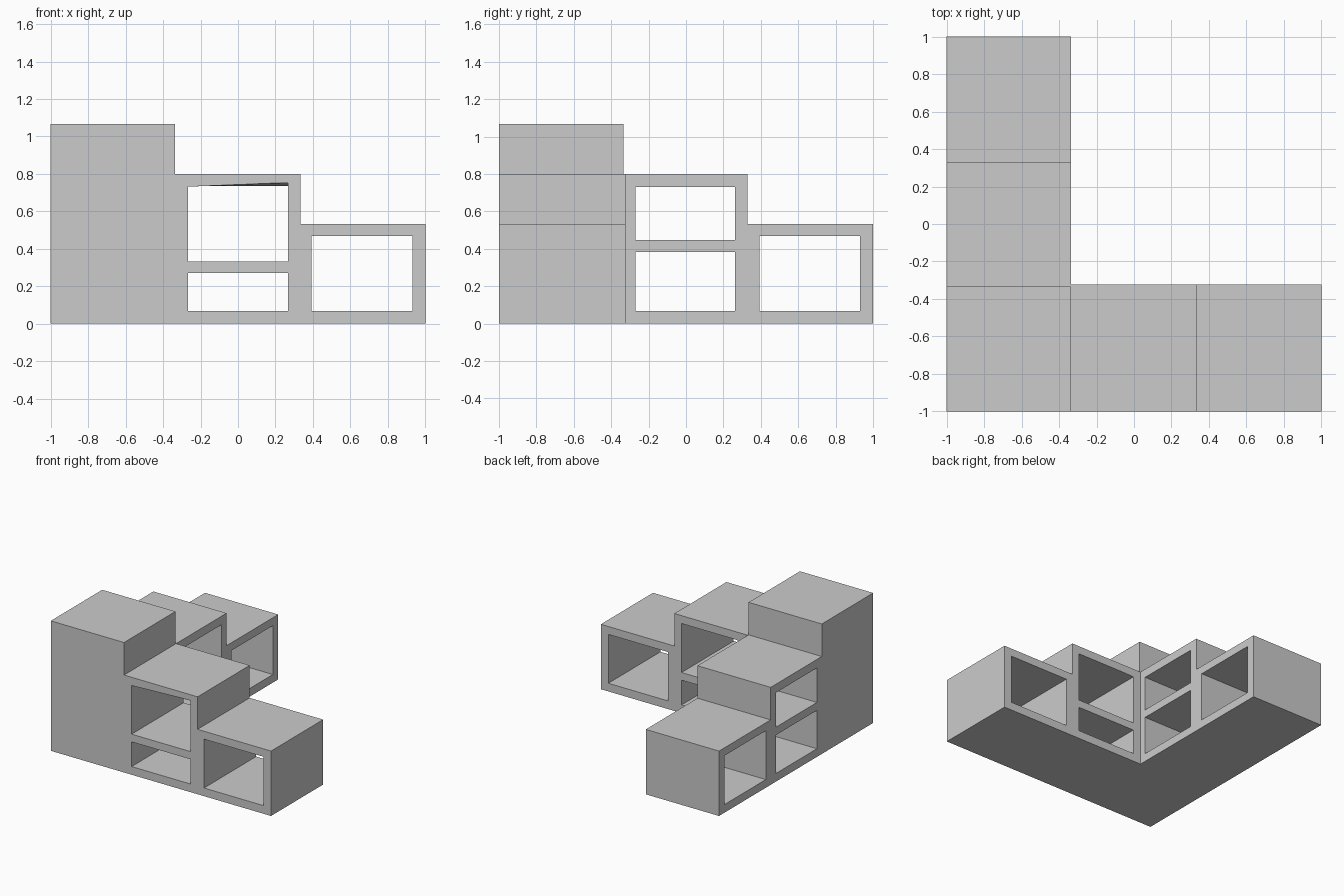
import bpy, bmesh

if "Cube" in bpy.data.objects:
    bpy.data.objects.remove(bpy.data.objects["Cube"])


def prism(name, profile, axis, lo, hi):
    """Extrude a 2D profile (u, z) along 'x' or 'y' from lo to hi."""
    bm = bmesh.new()

    def place(u, z, d):
        return (u, d, z) if axis == 'y' else (d, u, z)
    a = [bm.verts.new(place(u, z, lo)) for u, z in profile]
    b = [bm.verts.new(place(u, z, hi)) for u, z in profile]
    bm.faces.new(a)
    bm.faces.new(b)
    n = len(a)
    for i in range(n):
        bm.faces.new((a[i], a[(i + 1) % n], b[(i + 1) % n], b[i]))
    bmesh.ops.recalc_face_normals(bm, faces=bm.faces)
    mesh = bpy.data.meshes.new(name)
    bm.to_mesh(mesh)
    bm.free()
    obj = bpy.data.objects.new(name, mesh)
    bpy.context.collection.objects.link(obj)
    return obj


def combine(target, tool, operation):
    """Apply an exact boolean and remove the tool object."""
    mod = target.modifiers.new(operation.lower(), 'BOOLEAN')
    mod.operation, mod.solver, mod.object = operation, 'EXACT', tool
    bpy.context.view_layer.objects.active = target
    bpy.ops.object.modifier_apply(modifier=mod.name)
    bpy.data.objects.remove(tool)


def rect(u0, u1, z0, z1):
    return [(u0, z0), (u1, z0), (u1, z1), (u0, z1)]


EDGE, TOP, MID, LOW = -0.335, 1.067, 0.8, 0.533

# Corner tower with the wing stepping down toward the back
shelf = prism("stepped_corner_shelf",
              [(-1, 0), (1, 0), (1, LOW), (0.33, LOW), (0.33, MID),
               (-0.333, MID), (-0.333, TOP), (-1, TOP)], 'x', -1, EDGE)

# Wing stepping down toward the right
wing = prism("right_wing",
             [(-0.6, 0), (1, 0), (1, LOW), (0.333, LOW), (0.333, MID),
              (-0.6, MID)], 'y', -1, -0.324)
combine(shelf, wing, 'UNION')

# Openings through the right wing
for hole in (rect(-0.266, 0.267, 0.067, 0.27),
             rect(-0.266, 0.267, 0.333, 0.732),
             rect(0.392, 0.932, 0.067, 0.468)):
    cutter = prism("cutter", hole, 'y', -1.1, -0.2)
    if hole[2][1] > 0.7:
        # Slightly raised front right corner of the upper opening
        cutter.data.vertices[2].co.z = 0.754
    combine(shelf, cutter, 'DIFFERENCE')

# Openings through the back wing
for hole in (rect(-0.27, 0.263, 0.067, 0.382),
             rect(-0.27, 0.263, 0.447, 0.73),
             rect(0.393, 0.93, 0.067, 0.468)):
    combine(shelf, prism("cutter", hole, 'x', -1.1, -0.2), 'DIFFERENCE')
